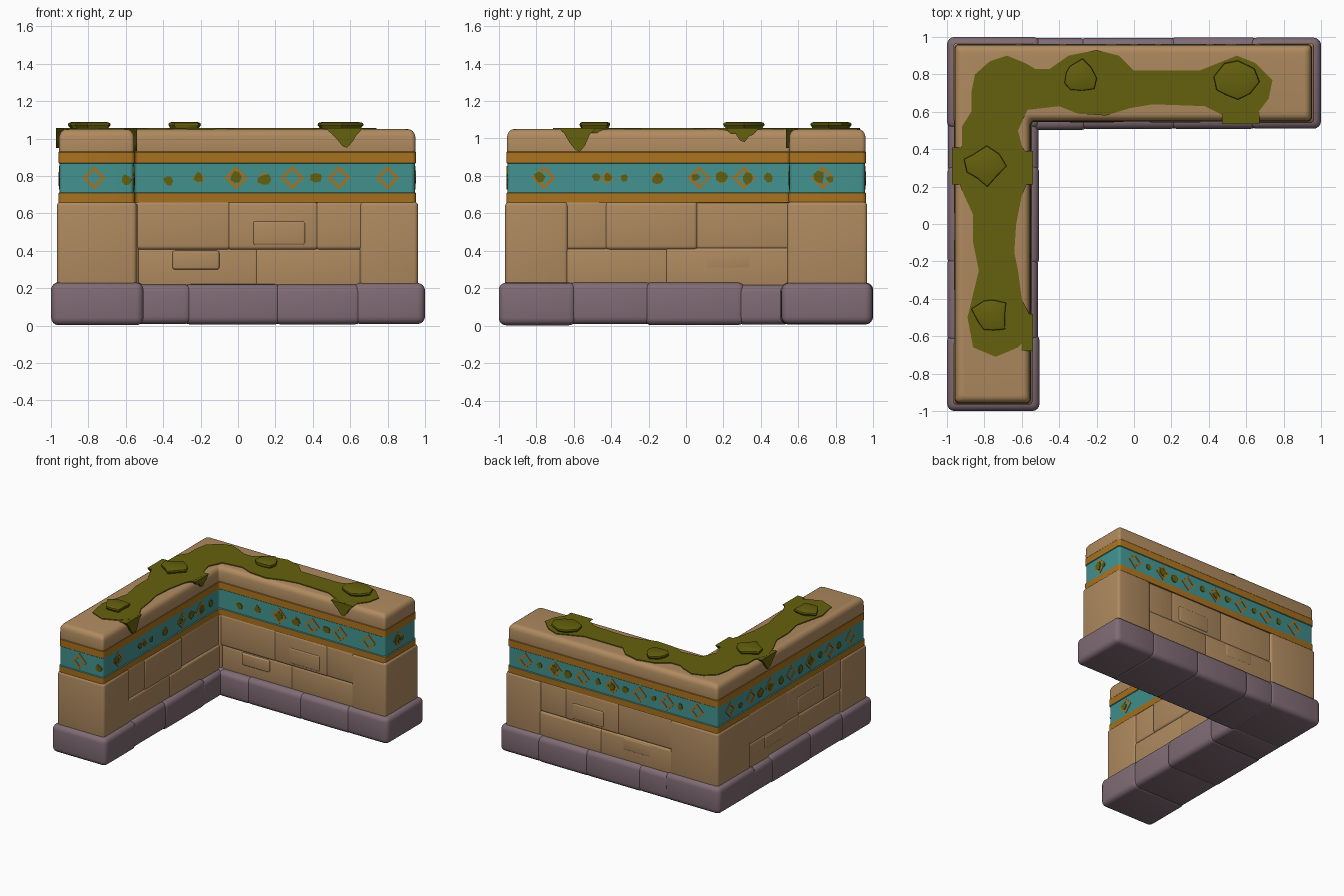
import bpy, bmesh, math, random
from mathutils import Vector as V

if "Cube" in bpy.data.objects:
    bpy.data.objects.remove(bpy.data.objects["Cube"])
random.seed(4)

def mat(name, c):
    m = bpy.data.materials.new(name)
    m.diffuse_color = (*c, 1)
    m.use_nodes = True
    m.node_tree.nodes["Principled BSDF"].inputs["Base Color"].default_value = m.diffuse_color
    return m

SAND = mat("sandstone", (0.43, 0.255, 0.115))
OCHRE = mat("ochre paint", (0.40, 0.17, 0.014))
TEAL = mat("teal paint", (0.055, 0.29, 0.275))
STONE = mat("purple grey stone", (0.215, 0.148, 0.175))
MOSS = mat("moss green", (0.13, 0.118, 0.004))

def finish(bm, name, *mats):
    bmesh.ops.recalc_face_normals(bm, faces=bm.faces)
    me = bpy.data.meshes.new(name)
    bm.to_mesh(me)
    bm.free()
    for m in mats:
        me.materials.append(m)
    ob = bpy.data.objects.new(name, me)
    bpy.context.collection.objects.link(ob)
    return ob

def add_prism(bm, pts, vec):
    a = [bm.verts.new(p) for p in pts]
    b = [bm.verts.new(V(p) + V(vec)) for p in pts]
    bm.faces.new(a)
    bm.faces.new(b)
    for i in range(len(a)):
        j = (i + 1) % len(a)
        bm.faces.new((a[i], a[j], b[j], b[i]))

def block(name, lo, hi, r, m):
    """Rounded stone block."""
    bm = bmesh.new()
    add_prism(bm, [(lo[0], lo[1], lo[2]), (hi[0], lo[1], lo[2]),
                   (hi[0], hi[1], lo[2]), (lo[0], hi[1], lo[2])], (0, 0, hi[2] - lo[2]))
    bmesh.ops.bevel(bm, geom=bm.edges[:], offset=r, segments=4, profile=0.5, affect='EDGES')
    return finish(bm, name, m)

def j(a):
    return random.uniform(-a, a)

# plinth stones, laid along both legs with shallow seams
block("plinth_corner", (-1, .51, .01), (-.5, 1, .23), .04, STONE)
xs = [-.53, -.27, .21, .64, 1.0]
ys = [-1.0, -.61, -.2, .29, .54]
for i in range(4):
    block("plinth_back_%d" % i, (xs[i] - .025, .505 + j(.006), abs(j(.01))),
          (xs[i + 1] + (.025 if i < 3 else 0), .995 + j(.005), .225 + j(.008)), .04, STONE)
    block("plinth_left_%d" % i, (-.995 + j(.005), ys[i] - (.025 if i else 0), abs(j(.01))),
          (-.51 + j(.006), ys[i + 1] + .025, .225 + j(.008)), .04, STONE)

# L-shaped wall core with painted bands, lofted from rounded outlines
L = [V(p) for p in [(-.96, -.96), (-.552, -.96), (-.552, .548), (.952, .548), (.952, .962), (-.96, .962)]]

def outline(d, r, z):
    out = []
    for i, p in enumerate(L):
        a = (p - L[i - 1]).normalized()
        b = (L[(i + 1) % 6] - p).normalized()
        q = p + d * (V((-a.y, a.x)) + V((-b.y, b.x)))
        c = q - a * r + b * r
        for k in range(5):
            t = k * math.pi / 8
            w = c + r * (a * math.sin(t) - b * math.cos(t))
            out.append((w.x, w.y, z))
    return out

levels = [(.1, .025), (.655, .025), (.657, .001), (.708, .0), (.712, .006), (.866, .006),
          (.870, .001), (.926, .001), (.930, .004), (.945, .003), (1.01, .004),
          (1.027, .009), (1.04, .018), (1.047, .029), (1.05, .042)]
bm = bmesh.new()
rings = [[bm.verts.new(p) for p in outline(d, .022, z)] for z, d in levels]
bm.faces.new(rings[0])
bm.faces.new(rings[-1])
for A, B in zip(rings, rings[1:]):
    for i in range(len(A)):
        k = (i + 1) % len(A)
        f = bm.faces.new((A[i], A[k], B[k], B[i]))
        z = f.calc_center_median().z
        if .7095 < z < .8685:
            f.material_index = 2
        elif .6555 < z < .929:
            f.material_index = 1
finish(bm, "wall_core", SAND, OCHRE, TEAL)

# wall stones: tall end blocks, with two courses of thinner stones between
block("corner_stone", (-.968, .54, .2), (-.53, .968, .662), .022, SAND)
block("back_end_stone", (.65, .54, .2), (.963, .968, .662), .022, SAND)
block("left_end_stone", (-.968, -.966, .2), (-.542, -.63, .662), .022, SAND)
courses = [(.2, .415, [-.6, .1, .7]), (.405, .665, [-.6, -.05, .42, .7])]
for n, (z0, z1, cuts) in enumerate(courses):
    for i in range(len(cuts) - 1):
        a, b = cuts[i] - .012, cuts[i + 1] + .012
        block("back_wall_stone_%d_%d" % (n, i), (a, .55 + j(.006), z0),
              (b, .956 + j(.006), z1 + j(.004)), .022, SAND)
        # mirrored across the diagonal for the left leg
        block("left_wall_stone_%d_%d" % (n, i), (-.956 + j(.006), -b, z0),
              (-.55 + j(.006), -a, z1 + j(.004)), .022, SAND)
# a few inset small stones giving stepped joints
for a, b, z0, z1 in [(.08, .36, .43, .56), (-.35, -.1, .30, .40)]:
    block("back_chip_stone", (a, .543, z0), (b, .963, z1), .012, SAND)
    block("left_chip_stone", (-.963, -b, z0), (-.545, -a, z1), .012, SAND)

# painted plates on the walls: axis 0 runs along x, axis 1 along y
def place(axis, plane, s, z):
    return (s, plane, z) if axis == 0 else (plane, s, z)

def wall_prism(bm, face, pts, start, depth):
    axis, plane, n = face
    vec = (0, n * depth, 0) if axis == 0 else (n * depth, 0, 0)
    add_prism(bm, [place(axis, plane + n * start, s, z) for s, z in pts], vec)

def diamond(bm, face, s, r, z=.79):
    q = [(1, 0), (0, 1), (-1, 0), (0, -1)]
    for i in range(4):
        (a, b), (c, d) = q[i], q[(i + 1) % 4]
        h = r * .66
        wall_prism(bm, face, [(s + a * r, z + b * r), (s + c * r, z + d * r),
                              (s + c * h, z + d * h), (s + a * h, z + b * h)], -.010, .008)

def blob(s, z, r, n=7):
    return [(s + r * random.uniform(.7, 1.2) * math.cos(t * 2 * math.pi / n),
             z + r * random.uniform(.7, 1.2) * math.sin(t * 2 * math.pi / n)) for t in range(n)]

F_INNER_BACK, F_INNER_LEFT = (0, .548, -1), (1, -.552, 1)
F_END_LEFT, F_END_BACK = (0, -.96, -1), (1, .952, 1)
F_OUT_BACK, F_OUT_LEFT = (0, .962, 1), (1, -.96, -1)
run = [-.77, -.5, -.25, 0, .27, .52, .79]
specks = [-.62, -.38, -.12, .13, .4, .66]
bands = [  # face, diamonds, moss specks
    (F_END_LEFT, [-.77], [-.6]),
    (F_END_BACK, [.73], [.71, .77]),
    (F_INNER_BACK, [-.01, .29, .54, .8], [-.37, -.21, -.01, .14, .42]),
    (F_INNER_LEFT, [-.76, .07, .31], [-.78, -.48, -.42, -.33, -.15, .05, .19, .33, .44]),
    (F_OUT_BACK, run, specks + [0, .52]),
    (F_OUT_LEFT, run, specks + [-.25, .27]),
]
bd, bs = bmesh.new(), bmesh.new()
for face, ds, ss in bands:
    for s in ds:
        diamond(bd, face, s, .062)
    for s in ss:
        wall_prism(bs, face, blob(s, .785 + j(.012), random.uniform(.022, .034)), -.010, .010)
for s in (-.21, .14):
    diamond(bd, F_INNER_BACK, s, .034)
for s in (-.42, -.15, .19):
    diamond(bd, F_INNER_LEFT, s, .036)
finish(bd, "band_diamonds", OCHRE)
finish(bs, "band_moss_specks", MOSS)

# moss carpet on top of the wall
M = [(-.87, .7), (-.85, .8), (-.77, .87), (-.68, .9), (-.58, .86), (-.53, .83), (-.45, .83),
     (-.35, .9), (-.2, .93), (-.08, .9), (0, .82), (.35, .82), (.45, .86), (.55, .9), (.65, .86),
     (.74, .77), (.72, .67), (.65, .58), (.57, .535), (.48, .58), (.38, .63), (.1, .64),
     (-.02, .62), (-.15, .58), (-.3, .59), (-.4, .63), (-.57, .61), (-.62, .5), (-.6, .42),
     (-.56, .35), (-.56, .25), (-.6, .15), (-.63, 0), (-.64, -.15), (-.62, -.25), (-.6, -.4),
     (-.55, -.5), (-.54, -.58), (-.62, -.66), (-.74, -.71), (-.86, -.66), (-.89, -.5),
     (-.83, -.25), (-.86, -.1), (-.86, .05), (-.92, .18), (-.965, .31), (-.92, .42),
     (-.92, .52), (-.87, .6)]
bm = bmesh.new()
add_prism(bm, [(x, y, 1.03) for x, y in M], (0, 0, .027))
finish(bm, "moss_carpet", MOSS)

# raised moss tufts: a lip wider than its stem
for i, (x, y, r) in enumerate([(.54, .76, .115), (-.29, .78, .09), (-.8, .31, .1), (-.77, -.49, .095)]):
    bm = bmesh.new()
    pts = blob(x, y, r, 9)
    rows = []
    for k, z in [(.85, 1.05), (1, 1.072), (.97, 1.083), (.8, 1.088)]:
        rows.append([bm.verts.new((x + (px - x) * k, y + (py - y) * k, z)) for px, py in pts])
    bm.faces.new(rows[0])
    bm.faces.new(rows[-1])
    for A, B in zip(rows, rows[1:]):
        for a in range(9):
            b = (a + 1) % 9
            bm.faces.new((A[a], A[b], B[b], B[a]))
    finish(bm, "moss_tuft_%d" % i, MOSS)

# moss drips hanging over the wall edges
drips = [(F_INNER_BACK, .57, .1, .95), (F_INNER_LEFT, -.58, .1, .93),
         (F_INNER_LEFT, .3, .09, .98), (F_OUT_LEFT, .31, .1, .95)]
for i, (face, s, w, z) in enumerate(drips):
    bm = bmesh.new()
    wall_prism(bm, face, [(s - w, 1.056), (s - w * .7, 1.025), (s - w * .4, z + .045), (s - .012, z + .01),
                          (s + .012, z), (s + w * .4, z + .03), (s + w * .65, 1.02), (s + w, 1.056)],
               -.05, .063)
    finish(bm, "moss_drip_%d" % i, MOSS)

# smooth shading with sharp edges kept
for o in bpy.context.scene.objects:
    o.select_set(True)
    bpy.context.view_layer.objects.active = o
bpy.ops.object.shade_smooth_by_angle(angle=math.radians(35))
